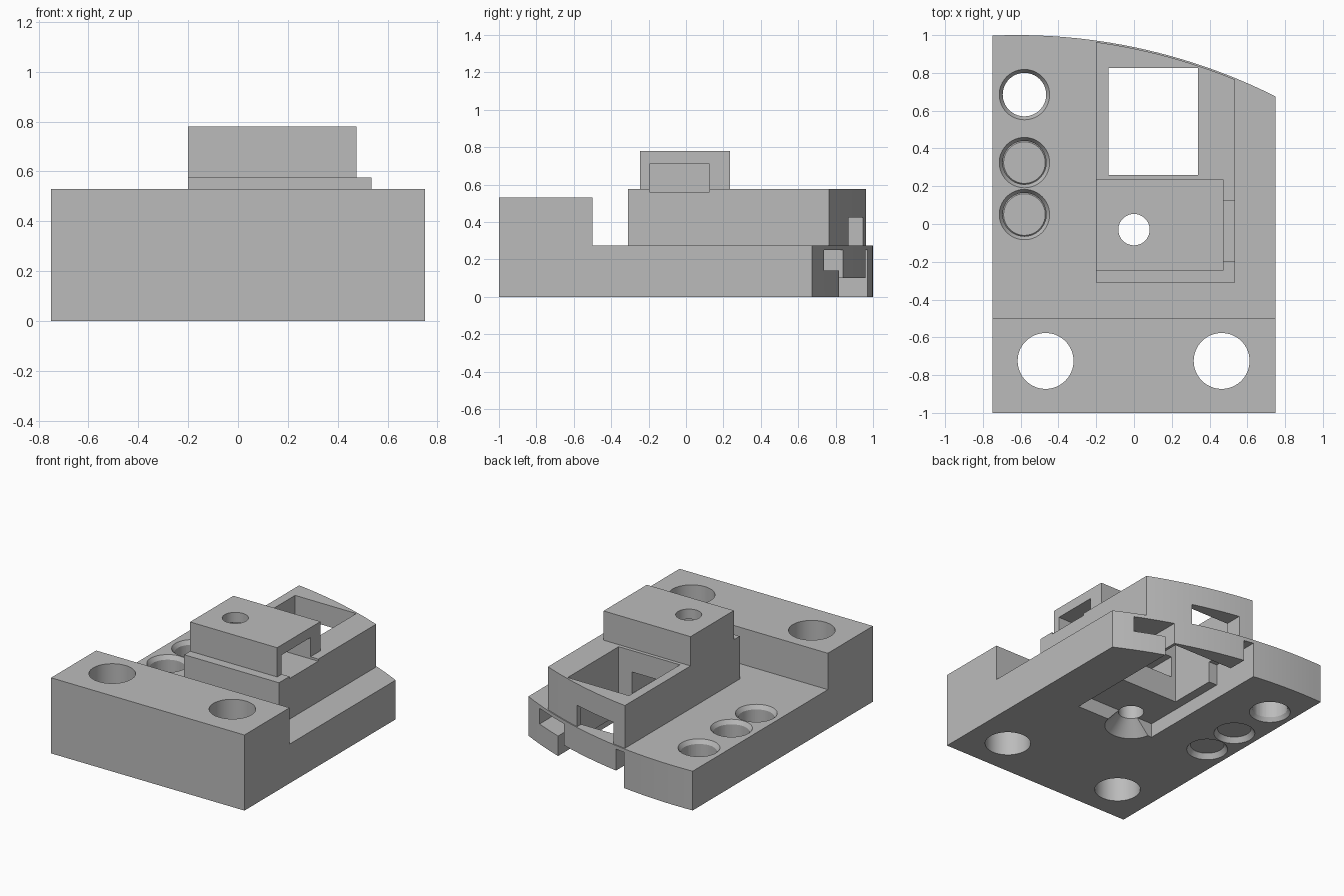
import bpy, bmesh, math
from mathutils import Matrix

cube = bpy.data.objects.get("Cube")
if cube:
    bpy.data.objects.remove(cube, do_unlink=True)

grey = bpy.data.materials.new("plain_grey")
grey.use_nodes = True
GREY = (0.5, 0.5, 0.5, 1)
grey.diffuse_color = GREY
grey.node_tree.nodes["Principled BSDF"].inputs["Base Color"].default_value = GREY


def make(name, bm):
    bmesh.ops.recalc_face_normals(bm, faces=bm.faces)
    mesh = bpy.data.meshes.new(name)
    bm.to_mesh(mesh)
    bm.free()
    mesh.materials.append(grey)
    obj = bpy.data.objects.new(name, mesh)
    bpy.context.collection.objects.link(obj)
    return obj


def box(name, x, y, z):
    bm = bmesh.new()
    bmesh.ops.create_cube(bm, size=1)
    for v in bm.verts:
        for i, (lo, hi) in enumerate((x, y, z)):
            v.co[i] = lo if v.co[i] < 0 else hi
    return make(name, bm)


def cone(name, x, y, z0, z1, r0, r1):
    bm = bmesh.new()
    bmesh.ops.create_cone(bm, cap_ends=True, segments=64, radius1=r0, radius2=r1,
                          depth=z1 - z0, matrix=Matrix.Translation((x, y, (z0 + z1) / 2)))
    return make(name, bm)


def curved_slab(name, x0, x1, front, top, inset=0):
    """Straight front and sides, with the back following a shallow arc."""
    radius, steps = 3.05, 24
    outline = [(x1, front), (x0, front)]
    for i in range(steps + 1):
        x = x0 + (x1 - x0) * i / steps
        y = 1 - radius + math.sqrt(radius ** 2 - (x + 0.62) ** 2) - inset
        outline.append((x, y))
    bm = bmesh.new()
    face = bm.faces.new([bm.verts.new((x, y, 0)) for x, y in outline])
    grown = bmesh.ops.extrude_face_region(bm, geom=[face])["geom"]
    for v in grown:
        if isinstance(v, bmesh.types.BMVert):
            v.co.z = top
    return make(name, bm)


def combine(body, tool, operation):
    mod = body.modifiers.new(operation, "BOOLEAN")
    mod.operation, mod.solver, mod.object = operation, "EXACT", tool
    bpy.context.view_layer.objects.active = body
    bpy.ops.object.modifier_apply(modifier=mod.name)
    bpy.data.objects.remove(tool, do_unlink=True)


# Solid body: base plate, front bar, raised housing and top block
body = curved_slab("housing_body", -0.75, 0.75, -1, 0.275)
for solid in (
    box("front_bar", (-0.75, 0.75), (-1, -0.5), (0, 0.53)),
    curved_slab("raised_housing", -0.2, 0.535, -0.31, 0.575, 0.008),
    box("top_block", (-0.2, 0.475), (-0.245, 0.235), (0.4, 0.78)),
):
    combine(body, solid, "UNION")

# Rectangular openings
cuts = [
    box("window_cut", (-0.135, 0.34), (0.26, 0.825), (-0.1, 1)),
    box("side_pocket_cut", (-0.13, 0.7), (-0.195, 0.125), (0.56, 0.71)),
    box("rear_tunnel_cut", (-0.1, 0.235), (-0.06, 1.2), (0.275, 0.425)),
    box("under_channel_cut", (-0.2, 0.42), (-0.06, 1.2), (-0.1, 0.1)),
    box("wide_rear_slot_cut", (0.36, 0.62), (0.6, 1.2), (0.14, 0.25)),
    box("wide_slot_link_cut", (0.36, 0.42), (0.6, 1.2), (0.05, 0.2)),
    box("narrow_rear_slot_cut", (-0.2, -0.13), (0.6, 1.2), (0.05, 0.25)),
]

# Large holes in the front bar
for x in (-0.468, 0.464):
    cuts.append(cone("front_hole_cut", x, -0.725, -0.1, 0.7, 0.148, 0.148))

# Side holes, chamfered above and below
for y in (0.685, 0.325, 0.05):
    cuts.append(cone("side_hole_cut", -0.58, y, -0.1, 0.4, 0.115, 0.115))
    cuts.append(cone("upper_chamfer_cut", -0.58, y, 0.24, 0.285, 0.11, 0.14))
    cuts.append(cone("lower_chamfer_cut", -0.58, y, -0.01, 0.035, 0.14, 0.11))

# Central screw hole, countersunk from below
cuts.append(cone("screw_hole_cut", 0, -0.03, -0.1, 1, 0.083, 0.083))
cuts.append(cone("countersink_cut", 0, -0.03, -0.01, 0.1, 0.18, 0.083))

for cut in cuts:
    combine(body, cut, "DIFFERENCE")

bpy.ops.object.select_all(action="DESELECT")
body.select_set(True)
bpy.context.view_layer.objects.active = body
bpy.ops.object.shade_smooth_by_angle(angle=math.radians(25))
